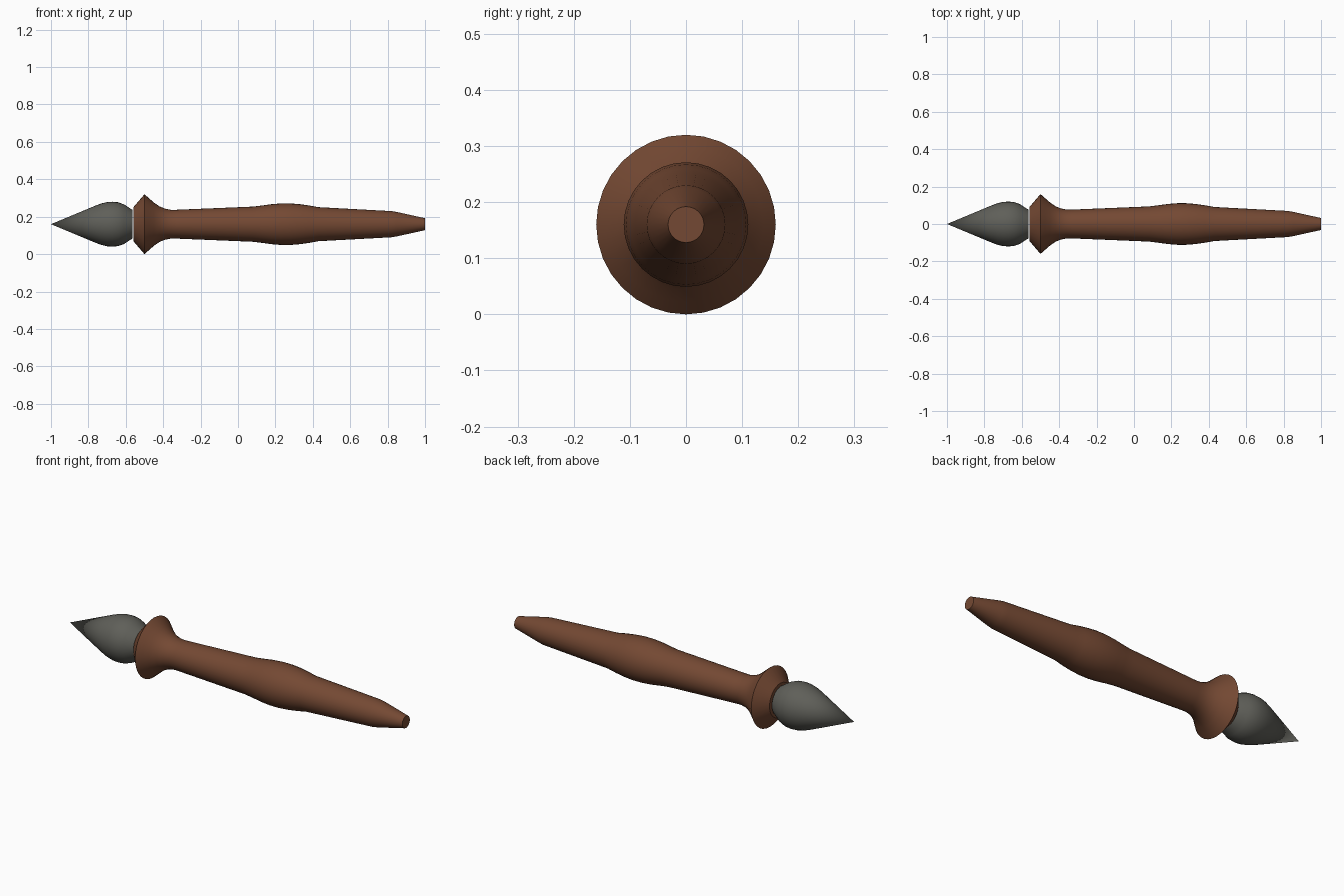
import bpy, bmesh, math

if "Cube" in bpy.data.objects:
    bpy.data.objects.remove(bpy.data.objects["Cube"])

CZ = 0.16    # height of the axis
SIDES = 32


def material(name, rgb):
    m = bpy.data.materials.new(name)
    m.diffuse_color = (*rgb, 1)
    m.use_nodes = True
    m.node_tree.nodes["Principled BSDF"].inputs["Base Color"].default_value = m.diffuse_color
    return m


def lathe(name, profile, mat, angle):
    """Revolve (x, radius) points around the x axis and close both ends."""
    bm = bmesh.new()
    rings = []
    for x, r in profile:
        if r == 0:
            rings.append([bm.verts.new((x, 0, CZ))] * SIDES)
            continue
        rings.append([bm.verts.new((x, r * math.sin(a), CZ + r * math.cos(a)))
                      for a in (2 * math.pi * i / SIDES for i in range(SIDES))])
    for a, b in zip(rings, rings[1:]):
        for i in range(SIDES):
            j = (i + 1) % SIDES
            quad = list(dict.fromkeys((a[i], a[j], b[j], b[i])))
            bm.faces.new(quad)
    for ring in (rings[0], rings[-1]):
        if ring[0] is not ring[1]:
            bm.faces.new(ring)
    bmesh.ops.recalc_face_normals(bm, faces=bm.faces)
    me = bpy.data.meshes.new(name)
    bm.to_mesh(me)
    bm.free()
    ob = bpy.data.objects.new(name, me)
    bpy.context.collection.objects.link(ob)
    me.materials.append(mat)
    bpy.ops.object.select_all(action='DESELECT')
    ob.select_set(True)
    bpy.context.view_layer.objects.active = ob
    bpy.ops.object.shade_smooth_by_angle(angle=math.radians(angle))
    return ob


wood = material("brown_wood", (0.175, 0.066, 0.033))
metal = material("grey_metal", (0.115, 0.115, 0.10))

# Turned handle: flared collar, slim neck, swollen grip, tapered butt
lathe("handle", [(-0.56, 0.09), (-0.5, 0.16), (-0.475, 0.138), (-0.45, 0.116),
                 (-0.42, 0.095), (-0.39, 0.083), (-0.36, 0.077), (-0.33, 0.077),
                 (0.08, 0.094), (0.13, 0.1), (0.18, 0.107), (0.23, 0.111),
                 (0.28, 0.111), (0.33, 0.107), (0.38, 0.1), (0.43, 0.091),
                 (0.82, 0.07), (0.85, 0.065), (1.0, 0.032)], wood, 30)

# Pointed tip with a rounded shoulder
lathe("tip", [(-1, 0), (-0.76, 0.1), (-0.73, 0.111), (-0.7, 0.118),
              (-0.67, 0.12), (-0.64, 0.117), (-0.61, 0.106), (-0.565, 0.077)],
      metal, 40)
